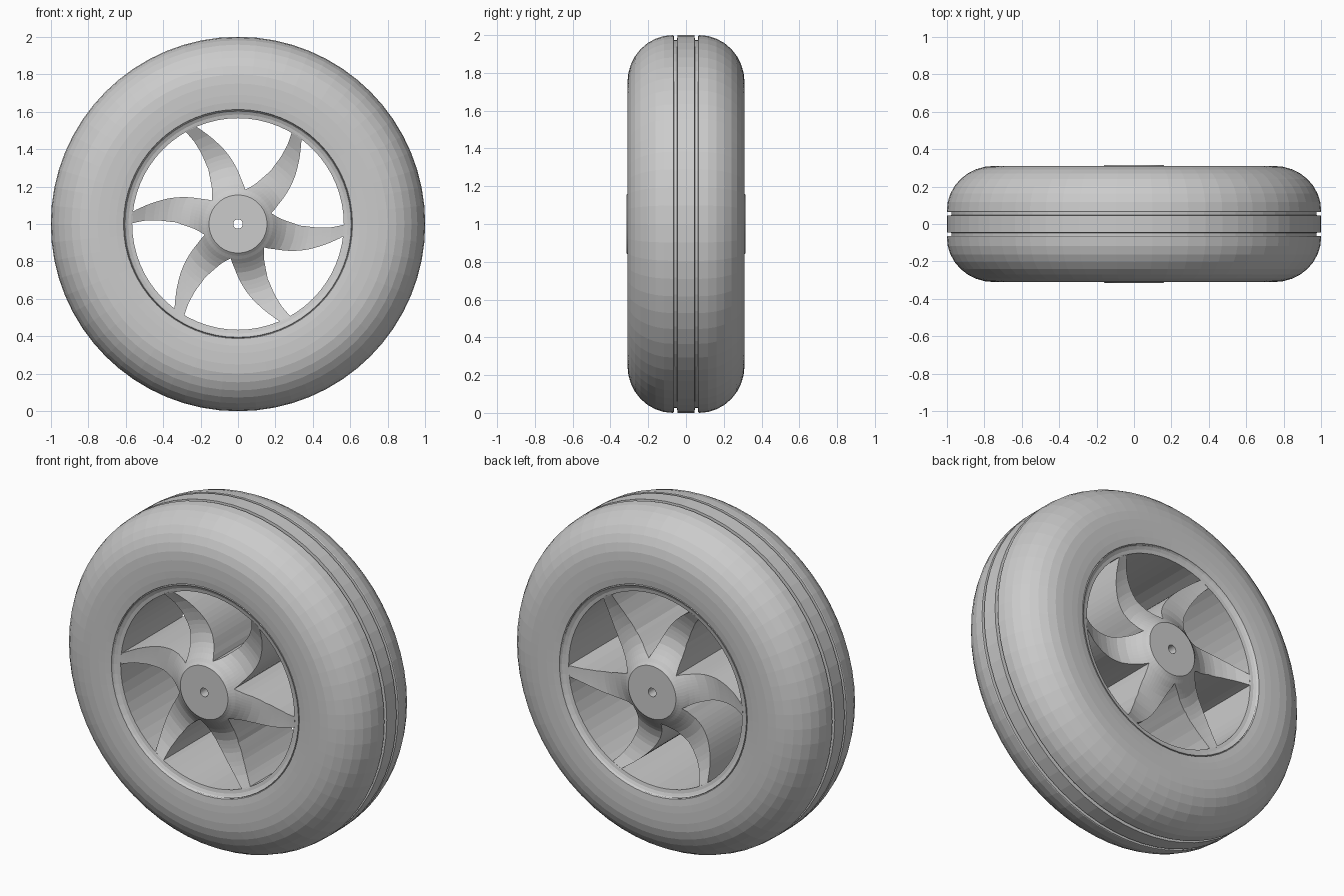
import bpy, bmesh
from math import sin, cos, pi, radians

if "Cube" in bpy.data.objects:
    bpy.data.objects.remove(bpy.data.objects["Cube"])

SEG = 64      # sides around the wheel
CZ = 1.0      # axle height


def polar(r, a, y):
    return (r * cos(a), y, CZ + r * sin(a))


def finish(bm, name):
    bmesh.ops.remove_doubles(bm, verts=bm.verts, dist=1e-5)
    bmesh.ops.recalc_face_normals(bm, faces=bm.faces)
    me = bpy.data.meshes.new(name)
    bm.to_mesh(me)
    bm.free()
    ob = bpy.data.objects.new(name, me)
    bpy.context.collection.objects.link(ob)
    return ob


def lathe(name, profile, closed=True, seg=SEG):
    """Revolve (radius, y) points around the axle."""
    bm = bmesh.new()
    rings = [[bm.verts.new(polar(r, 2 * pi * i / seg, y)) for i in range(seg)]
             for r, y in profile]
    pairs = list(zip(rings, rings[1:]))
    if closed:
        pairs.append((rings[-1], rings[0]))
    for a, b in pairs:
        for i in range(seg):
            j = (i + 1) % seg
            bm.faces.new((a[i], a[j], b[j], b[i]))
    return finish(bm, name)


def mirrored(half):
    """Front half profile (y < 0) plus its mirror image."""
    return half + [(r, -y) for r, y in reversed(half)]


def interp(table, r):
    for (r0, v0), (r1, v1) in zip(table, table[1:]):
        if r <= r1:
            return v0 + (v1 - v0) * (r - r0) / (r1 - r0)
    return table[-1][1]


# Tyre: sidewall, rounded shoulder, two tread grooves
sidewall = [(0.60, -0.27), (0.612, -0.303), (0.65, -0.308), (0.69, -0.31)]
shoulder = [(0.75 + 0.25 * sin(t), -0.07 - 0.24 * cos(t))
            for t in (pi / 2 * k / 8 for k in range(9))]
groove = [(0.998, -0.065), (0.975, -0.063), (0.975, -0.047), (1.0, -0.045)]
lathe("tyre", mirrored(sidewall + shoulder + groove))

# Rim barrel with a bevelled lip
lathe("rim", mirrored([(0.606, -0.303), (0.60, -0.296), (0.585, -0.288),
                       (0.565, -0.284)])[:] + [(0.62, 0.27), (0.62, -0.27)])

# Dished face shared by hub and spokes: radius -> half depth
dish = [(0.155, 0.315), (0.17, 0.302), (0.187, 0.29), (0.22, 0.262),
        (0.26, 0.238), (0.31, 0.222), (0.37, 0.219), (0.44, 0.232),
        (0.50, 0.252), (0.57, 0.286)]

# Hub with axle hole
lathe("hub", mirrored([(0.187, -0.29), (0.17, -0.302), (0.155, -0.315),
                       (0.025, -0.315)]), closed=False, seg=60)

# Spoke edges: radius -> angle in degrees
concave = [(0.187, 18), (0.22, 8), (0.27, 2.5), (0.33, -1.5), (0.42, -2.6),
           (0.50, -2), (0.57, -0.3)]
convex = [(0.187, -42), (0.24, -34), (0.31, -27.5), (0.38, -21.5),
          (0.45, -15.5), (0.52, -10), (0.57, -6.5)]


def spoke(name, turn, rows=16, cols=10):
    bm = bmesh.new()
    front, back = [], []
    for k in range(rows + 1):
        r = 0.187 + (0.57 - 0.187) * k / rows
        a0, a1, d = interp(convex, r), interp(concave, r), interp(dish, r)
        angles = [radians(turn + a0 + (a1 - a0) * c / cols) for c in range(cols + 1)]
        front.append([bm.verts.new(polar(r, a, -d)) for a in angles])
        back.append([bm.verts.new(polar(r, a, d)) for a in angles])
    for k in range(rows):
        for g in (front, back):
            for c in range(cols):
                bm.faces.new((g[k][c], g[k][c + 1], g[k + 1][c + 1], g[k + 1][c]))
        for c in (0, cols):
            bm.faces.new((front[k][c], front[k + 1][c], back[k + 1][c], back[k][c]))
    # end caps, buried in hub and rim
    for k in (0, rows):
        for c in range(cols):
            bm.faces.new((front[k][c], front[k][c + 1], back[k][c + 1], back[k][c]))
    return finish(bm, name)


for n in range(6):
    spoke(f"spoke_{n + 1}", 60 * n)
